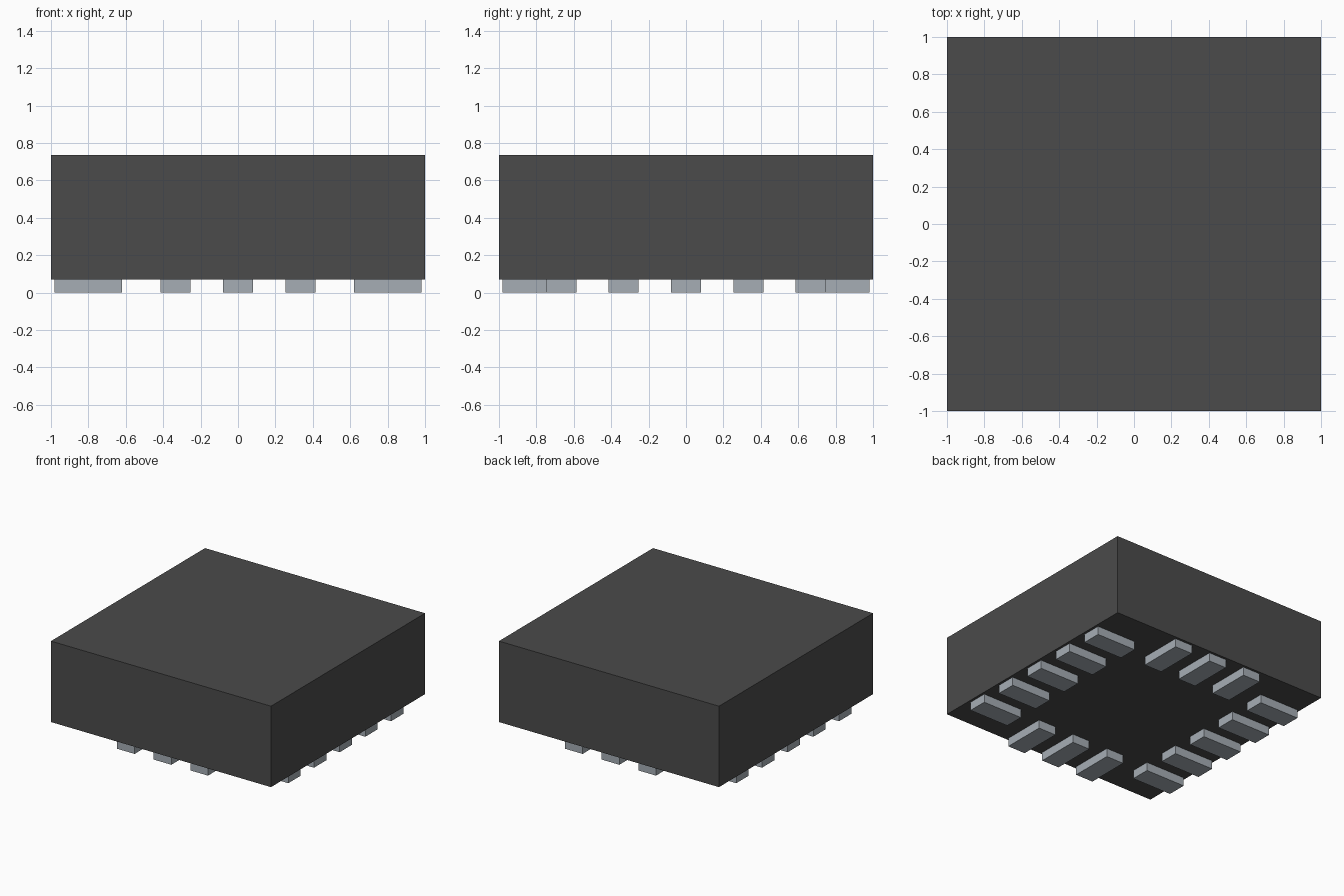
import bpy

if "Cube" in bpy.data.objects:
    bpy.data.objects.remove(bpy.data.objects["Cube"], do_unlink=True)


def material(name, color):
    mat = bpy.data.materials.new(name)
    mat.use_nodes = True
    mat.diffuse_color = color
    bsdf = mat.node_tree.nodes["Principled BSDF"]
    bsdf.inputs["Base Color"].default_value = color
    bsdf.inputs["Roughness"].default_value = 0.6
    return mat


def box(name, center, size, mat):
    bpy.ops.mesh.primitive_cube_add(size=1, location=center)
    obj = bpy.context.object
    obj.name = name
    obj.scale = size
    bpy.ops.object.transform_apply(location=False, rotation=False, scale=True)
    obj.data.materials.append(mat)
    return obj


black = material("black_plastic", (0.07, 0.07, 0.07, 1))
metal = material("grey_metal", (0.38, 0.42, 0.46, 1))

TOP = 0.735        # top of the package
PAD_H = 0.07       # pad thickness, also the underside of the package
PAD_W = 0.16
PAD_L = 0.36
PITCH = 1 / 3
OFFSET = 0.80      # pad centre distance from the middle

# Package body
box("package_body", (0, 0, (TOP + PAD_H) / 2), (2, 2, TOP - PAD_H), black)

# Contact pads: five along each side, three along front and back
for side, label in ((1, "left"), (-1, "right")):
    for i in range(-2, 3):
        box(f"{label}_pad_{i + 3}", (side * OFFSET, i * PITCH, PAD_H / 2),
            (PAD_L, PAD_W, PAD_H), metal)

for side, label in ((-1, "front"), (1, "back")):
    for i in range(-1, 2):
        box(f"{label}_pad_{i + 2}", (i * PITCH, side * OFFSET, PAD_H / 2),
            (PAD_W, PAD_L, PAD_H), metal)
